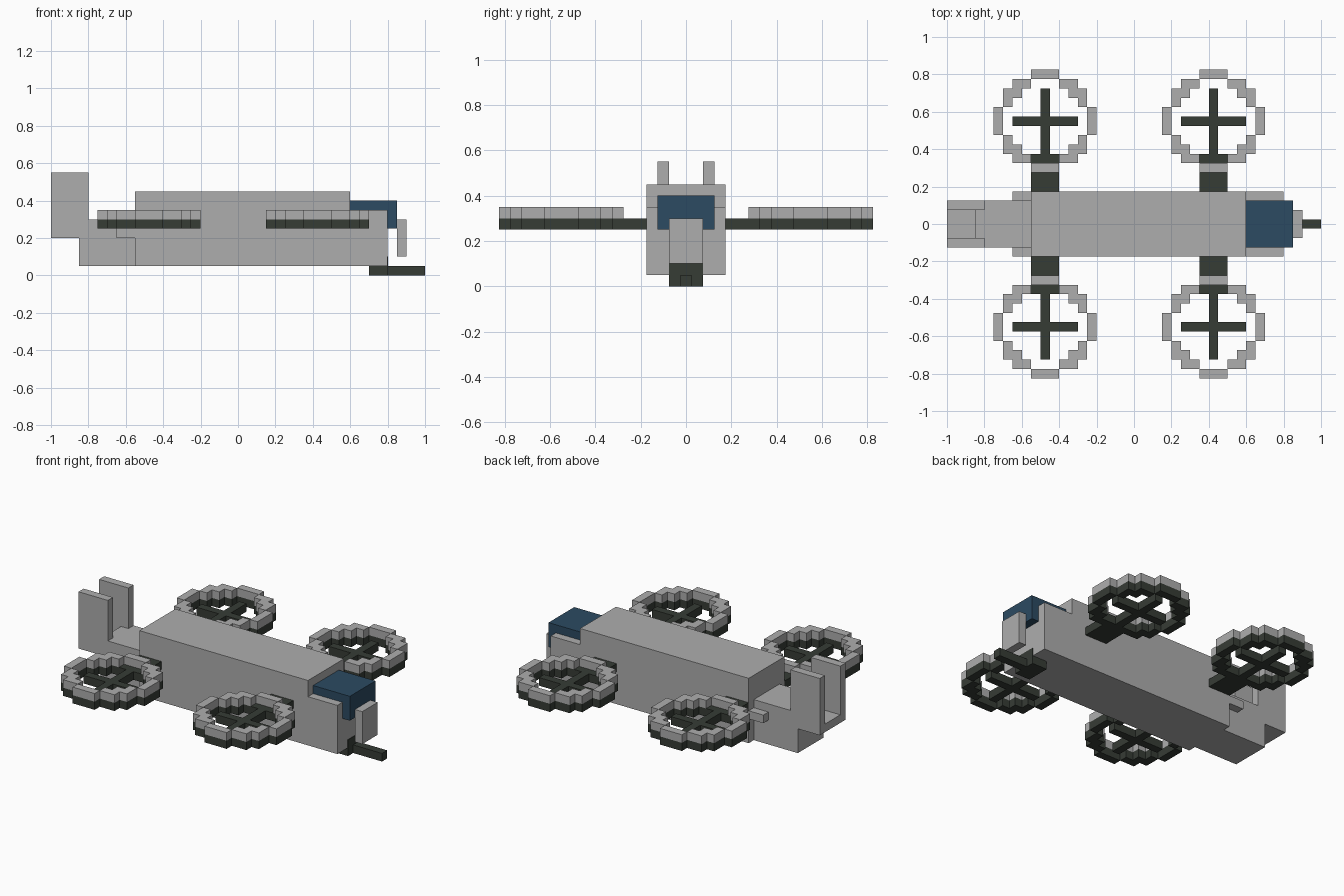
import bpy, bmesh
from mathutils import Vector

cube = bpy.data.objects.get("Cube")
if cube:
    bpy.data.objects.remove(cube, do_unlink=True)

U = 0.05  # block size


def make_material(name, rgb):
    mat = bpy.data.materials.new(name)
    mat.use_nodes = True
    mat.diffuse_color = (*rgb, 1)
    mat.node_tree.nodes["Principled BSDF"].inputs["Base Color"].default_value = (*rgb, 1)
    return mat


GREY = make_material("light grey", (0.42, 0.42, 0.42))
DARK = make_material("dark olive grey", (0.037, 0.045, 0.036))
BLUE = make_material("canopy blue", (0.025, 0.069, 0.122))


def add_object(name, bm, mat):
    bmesh.ops.recalc_face_normals(bm, faces=bm.faces)
    mesh = bpy.data.meshes.new(name)
    bm.to_mesh(mesh)
    bm.free()
    mesh.materials.append(mat)
    obj = bpy.data.objects.new(name, mesh)
    bpy.context.collection.objects.link(obj)
    return obj


def box(name, x, y, z, mat):
    """Box from (min, max) ranges on each axis."""
    bm = bmesh.new()
    bmesh.ops.create_cube(bm, size=1)
    for v in bm.verts:
        v.co = Vector([(r[0] + r[1]) / 2 + c * (r[1] - r[0]) for r, c in zip((x, y, z), v.co)])
    return add_object(name, bm, mat)


def mirrored_boxes(name, x, y, z, mat):
    box("left_" + name, x, y, z, mat)
    box("right_" + name, x, (-y[1], -y[0]), z, mat)


def slab(name, cells, centre, side, z, mat):
    """Flat grid pattern extruded one block upwards."""
    bm = bmesh.new()
    for i, j in sorted(cells):
        corners = [(i - .5, j - .5), (i + .5, j - .5), (i + .5, j + .5), (i - .5, j + .5)]
        bm.faces.new([bm.verts.new((centre[0] + a * U, side * (centre[1] + b * U), z))
                      for a, b in corners])
    bmesh.ops.remove_doubles(bm, verts=bm.verts, dist=1e-4)
    ext = bmesh.ops.extrude_face_region(bm, geom=bm.faces[:], use_keep_orig=True)
    bmesh.ops.translate(bm, vec=(0, 0, U),
                        verts=[g for g in ext["geom"] if isinstance(g, bmesh.types.BMVert)])
    return add_object(name, bm, mat)


# Fuselage and nose
box("fuselage", (-.55, .60), (-.175, .175), (.05, .45), GREY)
box("nose_base", (.60, .80), (-.175, .175), (.05, .25), GREY)
mirrored_boxes("nose_wall", (.60, .80), (.125, .175), (.25, .35), GREY)
box("canopy", (.60, .85), (-.125, .125), (.25, .40), BLUE)
box("nose_plate", (.85, .90), (-.075, .075), (.10, .30), GREY)

# Chin gun
box("gun_mount", (.70, .803), (-.075, .075), (0, .10), DARK)
box("gun_barrel", (.803, 1.0), (-.025, .025), (0, .05), DARK)

# Tail
box("tail_block", (-.85, -.55), (-.125, .125), (.05, .30), GREY)
box("tail_floor", (-1.0, -.85), (-.075, .075), (.20, .25), GREY)
mirrored_boxes("tail_fin", (-1.0, -.80), (.075, .125), (.20, .55), GREY)
mirrored_boxes("tail_stub", (-.65, -.55), (.125, .175), (.20, .25), GREY)

# Four ducted rotors: grey rim above a dark layer of rim, blades and arm
span = range(-5, 6)
ring = {(i, j) for i in span for j in span if 4.2 < (i * i + j * j) ** .5 < 5.2}
blades = {(k, 0) for k in range(-3, 4)} | {(0, k) for k in range(-3, 4)}
arm = {(i, j) for i in (-1, 0, 1) for j in range(-7, -3)}
for end, x in (("front", .425), ("rear", -.475)):
    for label, side in (("left", 1), ("right", -1)):
        slab(f"{end}_{label}_rotor_rim", ring, (x, .55), side, .30, GREY)
        slab(f"{end}_{label}_rotor_and_arm", ring | blades | arm, (x, .55), side, .25, DARK)
